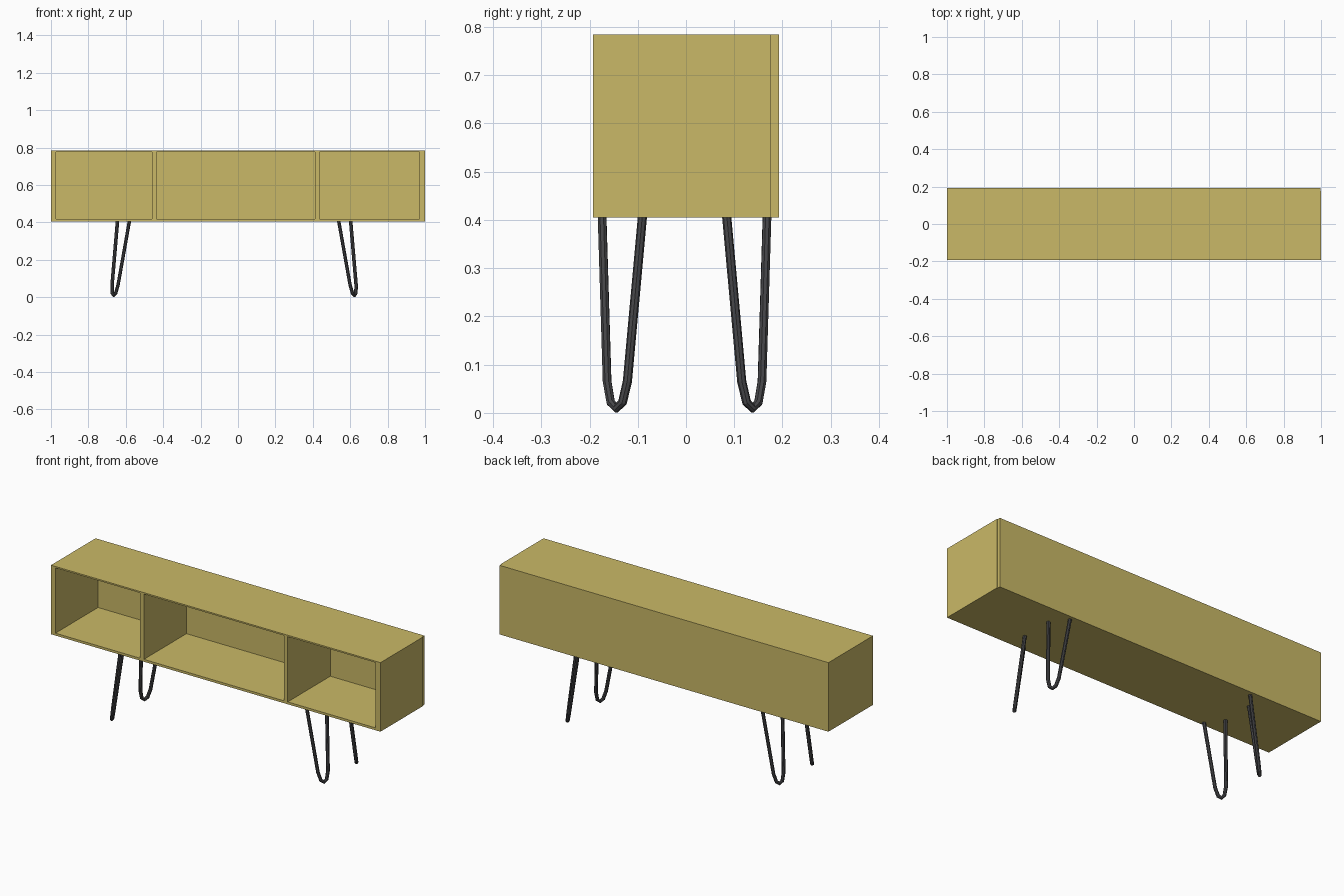
import bpy
from mathutils import Vector

if "Cube" in bpy.data.objects:
    bpy.data.objects.remove(bpy.data.objects["Cube"])


def material(name, rgb):
    m = bpy.data.materials.new(name)
    m.diffuse_color = (*rgb, 1)
    m.use_nodes = True
    m.node_tree.nodes["Principled BSDF"].inputs["Base Color"].default_value = m.diffuse_color
    return m


wood = material("light_wood", (0.59, 0.485, 0.135))
metal = material("dark_metal", (0.06, 0.06, 0.065))


def box(name, lo, hi, mat=wood):
    lo, hi = Vector(lo), Vector(hi)
    bpy.ops.mesh.primitive_cube_add(size=1, location=(lo + hi) / 2)
    ob = bpy.context.object
    ob.name = name
    ob.scale = hi - lo
    bpy.ops.object.transform_apply(location=False, rotation=False, scale=True)
    ob.data.materials.append(mat)
    return ob


# Cabinet shell, with three compartments cut through from the front
Z0, Z1 = 0.405, 0.784
cabinet = box("cabinet_shell", (-1, -0.193, Z0), (1, 0.176, Z1))
bays = [("left", -0.973, -0.46), ("middle", -0.436, 0.413), ("right", 0.437, 0.971)]
for side, x0, x1 in bays:
    cutter = box(side + "_compartment_cutter", (x0, -0.3, 0.418), (x1, 0.3, 0.776))
    mod = cabinet.modifiers.new(side + "_opening", 'BOOLEAN')
    mod.operation = 'DIFFERENCE'
    mod.solver = 'EXACT'
    mod.object = cutter
    bpy.context.view_layer.objects.active = cabinet
    bpy.ops.object.modifier_apply(modifier=mod.name)
    bpy.data.objects.remove(cutter)

# Back board, very slightly short on the right
box("back_panel", (-1, 0.176, Z0), (0.996, 0.193, Z1))


# Hairpin legs: a bent rod in a diagonal plane, splayed outwards
def hairpin(name, sx, sy):
    half = [(0.41, 1), (0.065, 0.5), (0.022, 0.29)]        # height, half spread
    path = half + [(0.0095, 0)] + [(z, -u) for z, u in reversed(half)]
    cu = bpy.data.curves.new(name, 'CURVE')
    cu.dimensions = '3D'
    cu.bevel_depth = 0.0095
    cu.bevel_resolution = 2
    cu.use_fill_caps = True
    sp = cu.splines.new('POLY')
    sp.points.add(len(path) - 1)
    for p, (z, u) in zip(sp.points, path):
        t = 1 - z / 0.41
        x = 0.591 + 0.054 * t + 0.032 * u
        y = 0.129 + 0.0125 * t - 0.042 * u
        p.co = (-0.021 + sx * x, -0.003 + sy * y, z, 1)
    sp.use_smooth = False
    cu.materials.append(metal)
    ob = bpy.data.objects.new(name, cu)
    bpy.context.collection.objects.link(ob)
    bpy.ops.object.select_all(action='DESELECT')
    ob.select_set(True)
    bpy.context.view_layer.objects.active = ob
    bpy.ops.object.convert(target='MESH')


for sx, lr in ((-1, "left"), (1, "right")):
    for sy, fb in ((-1, "front"), (1, "back")):
        hairpin(f"{fb}_{lr}_leg", sx, sy)
